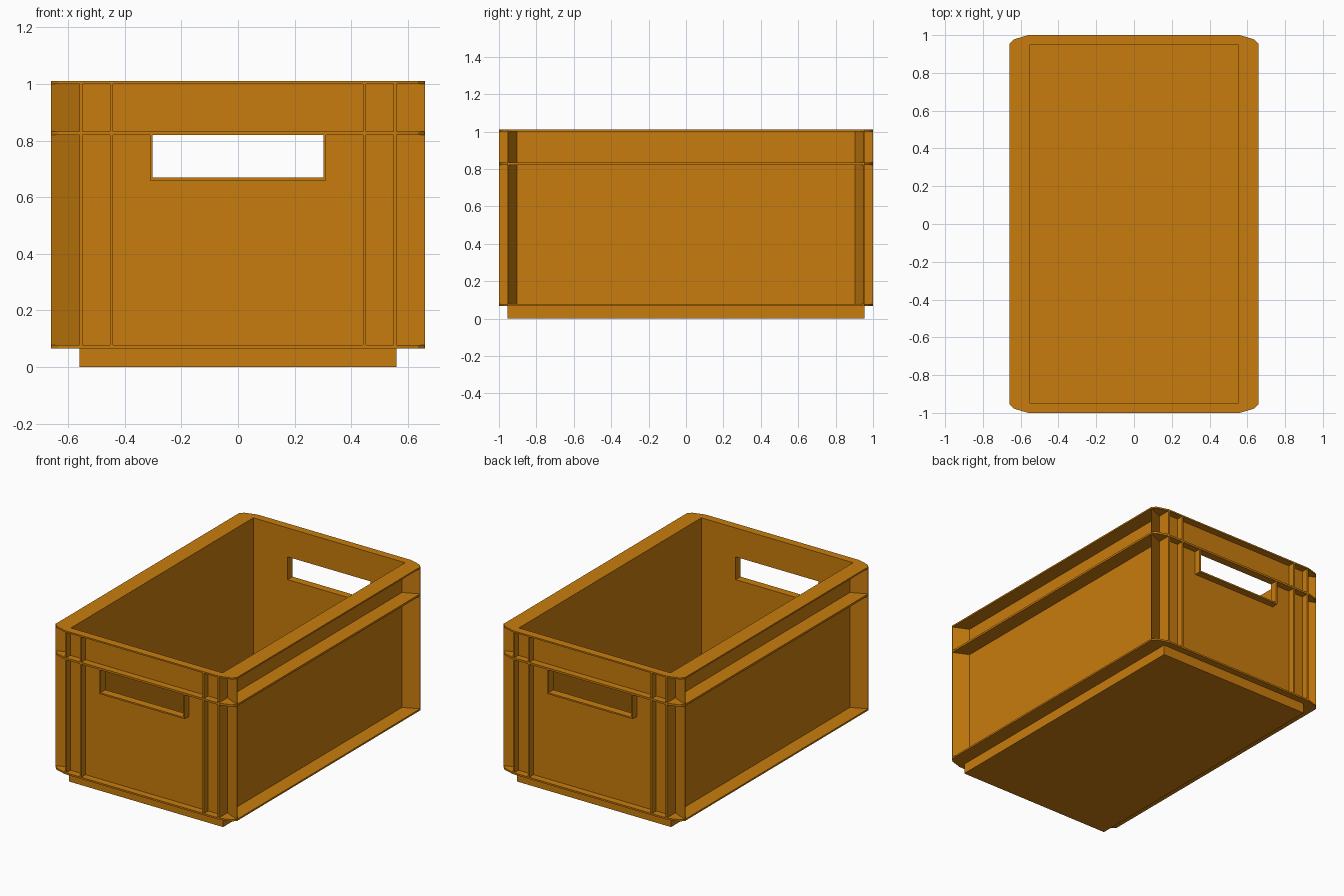
import bpy, bmesh

if "Cube" in bpy.data.objects:
    bpy.data.objects.remove(bpy.data.objects["Cube"])

mat = bpy.data.materials.new("orange plastic")
mat.diffuse_color = (0.578, 0.202, 0.004, 1)
mat.use_nodes = True
mat.node_tree.nodes["Principled BSDF"].inputs["Base Color"].default_value = mat.diffuse_color

HX, HY = 0.56, 0.955        # outer faces of the inner tub
IX, IY = 0.552, 0.948       # inner faces of the tub
Z0, ZM, Z1 = 0.066, 0.82, 1.01   # lower flange, middle flange, rim top


def prism(name, pts, z0, z1):
    """Closed outline in x, y extruded from z0 to z1."""
    bm = bmesh.new()
    face = bm.faces.new([bm.verts.new((x, y, z0)) for x, y in pts])
    top = bmesh.ops.extrude_face_region(bm, geom=[face])["geom"]
    for v in top:
        if isinstance(v, bmesh.types.BMVert):
            v.co.z = z1
    bmesh.ops.recalc_face_normals(bm, faces=bm.faces)
    me = bpy.data.meshes.new(name)
    bm.to_mesh(me)
    bm.free()
    me.materials.append(mat)
    ob = bpy.data.objects.new(name, me)
    bpy.context.collection.objects.link(ob)
    return ob


def box(name, x0, x1, y0, y1, z0, z1):
    x0, x1 = sorted((x0, x1))
    y0, y1 = sorted((y0, y1))
    return prism(name, [(x0, y0), (x1, y0), (x1, y1), (x0, y1)], z0, z1)


def cut(ob, cutter):
    m = ob.modifiers.new("cut", 'BOOLEAN')
    m.operation = 'DIFFERENCE'
    m.solver = 'EXACT'
    m.object = cutter
    bpy.context.view_layer.objects.active = ob
    bpy.ops.object.modifier_apply(modifier=m.name)
    bpy.data.objects.remove(cutter)


# Tub: thin walls, floor and a handle opening through both ends
tub = box("tub", -HX, HX, -HY, HY, 0, Z1 - 0.01)
cut(tub, box("cavity_cutter", -IX, IX, -IY, IY, 0.01, 1.2))
cut(tub, box("handle_cutter", -0.302, 0.302, -1.2, 1.2, 0.67, ZM))

# Flanges: chamfered outline running around the tub at three heights
corner = [(0.66, 0.953), (0.637, 0.977), (0.56, 1.0)]
outline = (corner + [(-x, y) for x, y in reversed(corner)]
           + [(-x, -y) for x, y in corner]
           + [(x, -y) for x, y in reversed(corner)])
for name, z0, z1, inset in (("lower_flange", Z0, Z0 + 0.011, 0.004),
                            ("middle_flange", ZM, ZM + 0.013, 0.004),
                            ("top_rim", Z1 - 0.01, Z1, 0)):
    flange = prism(name, outline, z0, z1)
    cut(flange, box("ring_cutter", -IX - inset, IX + inset,
                    -IY - inset, IY + inset, -1, 2))

RZ0, RZ1 = Z0 + 0.005, Z1 - 0.005
for sy, end in ((-1, "front"), (1, "back")):
    ya, yb = sy * (HY - 0.003), sy * 0.999
    # Lip around the sides and bottom of the handle opening
    box(end + "_handle_sill", -0.311, 0.311, ya, yb, 0.66, 0.67)
    for sx, side in ((-1, "left"), (1, "right")):
        tag = f"{end}_{side}_"
        box(tag + "handle_lip", sx * 0.302, sx * 0.311, ya, yb, 0.67, ZM + 0.005)
        # Two upright ribs near each corner of the end wall
        box(tag + "outer_rib", sx * 0.55, sx * HX, ya, yb, RZ0, RZ1)
        box(tag + "inner_rib", sx * 0.441, sx * 0.452, ya, yb, RZ0, RZ1)
        # Slanted corner plate reaching out from the long wall
        plate = [(0.557, 0.903), (0.66, 0.95), (0.66, 0.954), (0.557, 0.909)]
        prism(tag + "corner_plate", [(sx * x, sy * y) for x, y in plate], RZ0, RZ1)
